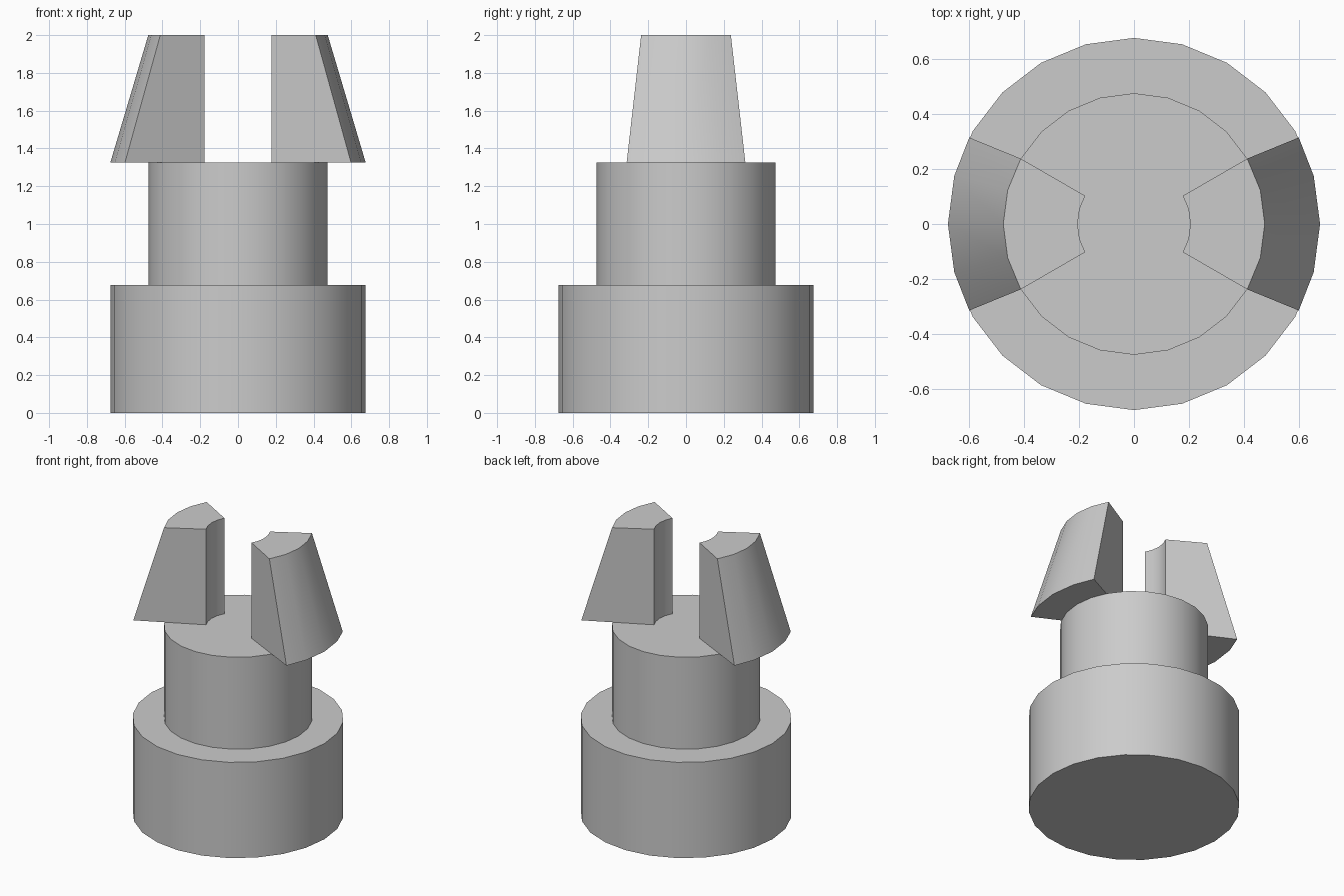
import bpy
import bmesh
from math import cos, sin, pi, radians

cube = bpy.data.objects.get("Cube")
if cube:
    bpy.data.objects.remove(cube, do_unlink=True)

SIDES = 24
BASE_R, STEM_R, INNER_R = 0.676, 0.475, 0.205
BASE_TOP, STEM_TOP, TOP = 0.676, 1.325, 2.0

grey = bpy.data.materials.new("plain_grey")
grey.use_nodes = True
colour = (0.6, 0.6, 0.6, 1)
grey.diffuse_color = colour
grey.node_tree.nodes["Principled BSDF"].inputs["Base Color"].default_value = colour


def finish(obj):
    obj.data.materials.append(grey)
    bpy.ops.object.select_all(action="DESELECT")
    obj.select_set(True)
    bpy.context.view_layer.objects.active = obj
    bpy.ops.object.shade_smooth_by_angle(angle=radians(30))


def drum(name, radius, bottom, top):
    bpy.ops.mesh.primitive_cylinder_add(vertices=SIDES, radius=radius, depth=top - bottom,
                                        location=(0, 0, (bottom + top) / 2))
    obj = bpy.context.object
    obj.name = name
    finish(obj)


def arc(bm, radius, z, half_angle, turn):
    angles = [-half_angle, -15, 0, 15, half_angle]
    return [bm.verts.new((radius * cos(radians(a) + turn), radius * sin(radians(a) + turn), z))
            for a in angles]


def prong(name, turn):
    # Wedge with a vertical inner wall and a sloping conical outer wall
    bm = bmesh.new()
    loops = [arc(bm, INNER_R, STEM_TOP, 30, turn), arc(bm, BASE_R, STEM_TOP, 27.7, turn),
             arc(bm, STEM_R, TOP, 30, turn), arc(bm, INNER_R, TOP, 30, turn)]
    for k in range(len(loops)):
        a, b = loops[k], loops[(k + 1) % len(loops)]
        if k % 2 == 0:
            bm.faces.new(a + b[::-1])          # flat underside and top
        else:
            for i in range(len(a) - 1):        # curved walls
                bm.faces.new((a[i], a[i + 1], b[i + 1], b[i]))
    for end in (0, -1):
        bm.faces.new([loop[end] for loop in loops])
    bmesh.ops.recalc_face_normals(bm, faces=bm.faces)
    mesh = bpy.data.meshes.new(name)
    bm.to_mesh(mesh)
    bm.free()
    obj = bpy.data.objects.new(name, mesh)
    bpy.context.collection.objects.link(obj)
    finish(obj)


# Stepped body
drum("base", BASE_R, 0, BASE_TOP)
drum("stem", STEM_R, BASE_TOP, STEM_TOP)

# Pair of snap prongs
prong("left_prong", 0)
prong("right_prong", pi)
